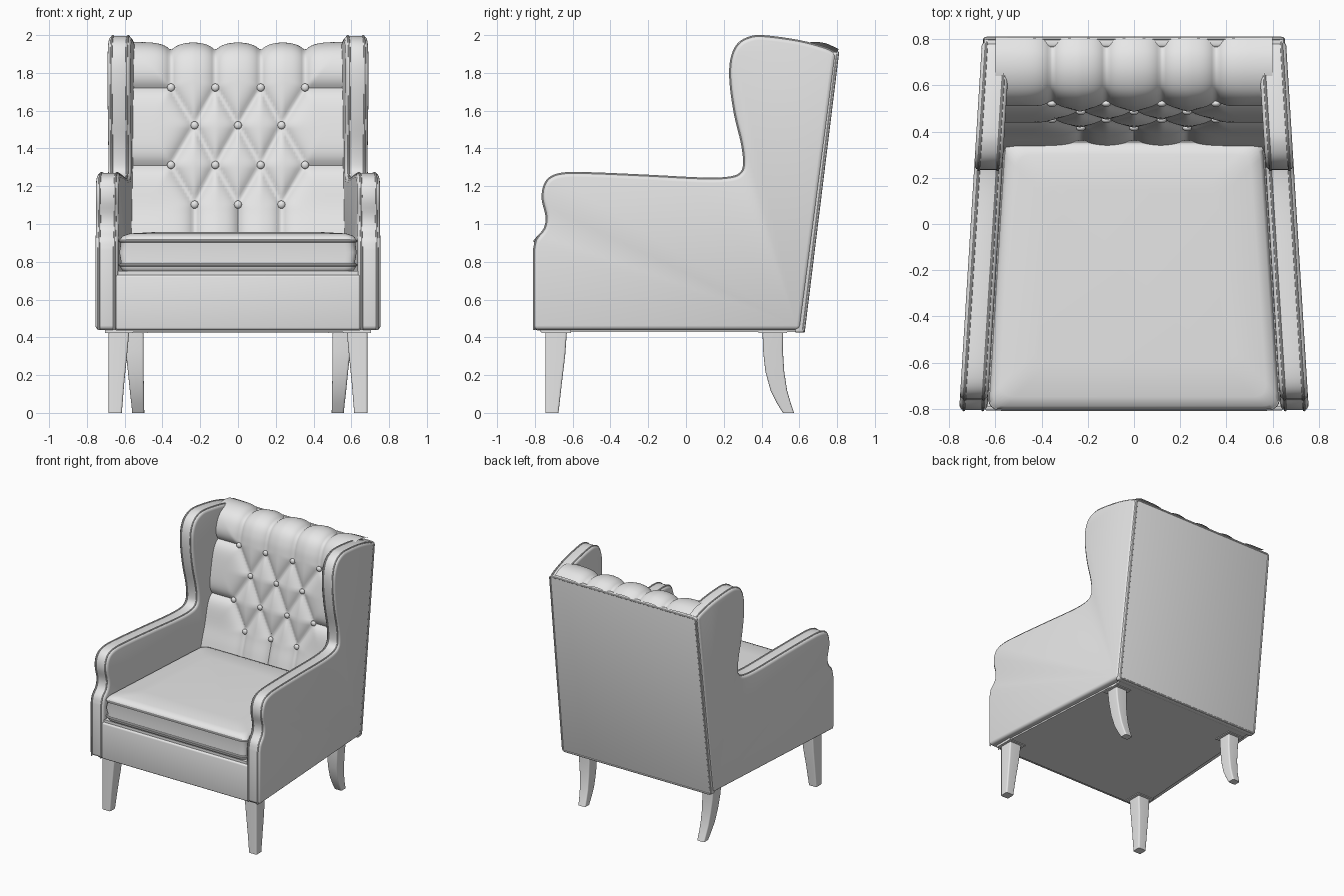
import bpy, bmesh, math
from mathutils import Vector
from mathutils.geometry import intersect_point_line

cube = bpy.data.objects.get("Cube")
if cube:
    bpy.data.objects.remove(cube, do_unlink=True)

grey = bpy.data.materials.new("light grey")
grey.use_nodes = True
grey.diffuse_color = (0.8, 0.8, 0.8, 1)
grey.node_tree.nodes["Principled BSDF"].inputs["Base Color"].default_value = (0.8, 0.8, 0.8, 1)


def finish(name, bm, bevel=0.0, angle=40):
    """Bevel the hard edges, smooth the rest and link the object."""
    bmesh.ops.recalc_face_normals(bm, faces=bm.faces)
    if bevel:
        hard = [e for e in bm.edges if e.is_manifold and e.calc_face_angle() > math.radians(50)]
        bmesh.ops.bevel(bm, geom=hard, offset=bevel, segments=3, profile=0.5, affect='EDGES')
    me = bpy.data.meshes.new(name)
    bm.to_mesh(me)
    bm.free()
    me.materials.append(grey)
    me.shade_smooth()
    me.set_sharp_from_angle(angle=math.radians(angle))
    ob = bpy.data.objects.new(name, me)
    bpy.context.collection.objects.link(ob)
    return ob


def loft(name, rings, bevel=0.0, angle=40):
    """Skin a stack of closed rings and cap both ends."""
    bm = bmesh.new()
    loops = [[bm.verts.new(p) for p in ring] for ring in rings]
    n = len(loops[0])
    for a, b in zip(loops, loops[1:]):
        for i in range(n):
            bm.faces.new((a[i], a[(i + 1) % n], b[(i + 1) % n], b[i]))
    bm.faces.new(loops[0])
    bm.faces.new(loops[-1])
    return finish(name, bm, bevel, angle)


def pipe(name, points, radius=0.007, closed=False):
    """Round cord along a path, turned into a mesh."""
    cu = bpy.data.curves.new(name, 'CURVE')
    cu.dimensions = '3D'
    cu.bevel_depth = radius
    cu.bevel_resolution = 2
    sp = cu.splines.new('POLY')
    sp.points.add(len(points) - 1)
    for p, co in zip(sp.points, points):
        p.co = (*co, 1)
    sp.use_cyclic_u = closed
    tmp = bpy.data.objects.new(name + "_path", cu)
    me = bpy.data.meshes.new_from_object(tmp)
    bpy.data.objects.remove(tmp)
    bm = bmesh.new()
    bm.from_mesh(me)
    bpy.data.meshes.remove(me)
    return finish(name, bm)


def spline(pts, steps):
    """Catmull-Rom curve through 2D points."""
    p = [Vector(q) for q in pts]
    p = [2 * p[0] - p[1]] + p + [2 * p[-1] - p[-2]]
    out = []
    for a, b, c, d in zip(p, p[1:], p[2:], p[3:]):
        for i in range(steps):
            t = i / steps
            out.append(0.5 * (2 * b + (c - a) * t + (2 * a - 5 * b + 4 * c - d) * t * t
                              + (3 * b - a - 3 * c + d) * t ** 3))
    return out + [p[-2]]


def outer(y):
    """Half width of the chair, narrowing to the back."""
    return 0.757 - 0.062 * (y + 0.81)


def rect(x0, x1, y0, y1, z):
    return [(x0, y0, z), (x1, y0, z), (x1, y1, z), (x0, y1, z)]


def tapered(y0, y1, inset, z):
    a, b = outer(y0) - inset, outer(y1) - inset
    return [(-a, y0, z), (a, y0, z), (b, y1, z), (-b, y1, z)]


def rounded(ring, r, inset=0.0):
    """Round the corners of a four-point ring after drawing it in."""
    c = sum((Vector(p) for p in ring), Vector()) / 4
    pts = [Vector(p) - Vector((math.copysign(inset, p[0]), math.copysign(inset, p[1] - c.y), 0)) for p in ring]
    out = []
    for i, p in enumerate(pts):
        a = p + (pts[i - 1] - p).normalized() * r
        b = p + (pts[(i + 1) % 4] - p).normalized() * r
        for k in range(7):
            t = k / 6
            out.append(a * (1 - t) ** 2 + p * 2 * t * (1 - t) + b * t * t)
    return out


# Side panels: arm and wing in one outline, with cord on both edges
outline = spline([(-0.805, 0.86), (-0.79, 0.92), (-0.748, 0.975), (-0.738, 1.04), (-0.758, 1.13),
                  (-0.75, 1.2), (-0.715, 1.247), (-0.64, 1.268), (-0.5, 1.268), (-0.2, 1.255),
                  (0.1, 1.24), (0.24, 1.247), (0.295, 1.275), (0.308, 1.33), (0.296, 1.43),
                  (0.26, 1.58), (0.236, 1.75), (0.24, 1.87), (0.275, 1.95), (0.34, 1.988),
                  (0.42, 1.993), (0.6, 1.968), (0.74, 1.93), (0.795, 1.9)], 4)
outline = [Vector((-0.805, 0.44))] + outline
panel = outline + [Vector((0.605, 0.44))]
for side, s in (("left", 1), ("right", -1)):
    loft(side + "_arm_and_wing",
         [[(s * (outer(p.x) - d), p.x, p.y) for p in panel] for d in (0, 0.122)], 0.022)
    for edge, d in (("outer", 0.02), ("inner", 0.102)):
        pipe(f"{side}_{edge}_cord", [(s * (outer(p.x) - d), p.x, p.y) for p in outline], 0.006)

# Seat base, front rail and underside
loft("seat_base", [tapered(-0.79, 0.6, 0.11, z) for z in (0.435, 0.75)])
loft("front_rail", [rect(-0.647, 0.647, -0.808, -0.72, z) for z in (0.44, 0.73)], 0.012)
loft("underside_frame", [tapered(-0.77, 0.58, 0.05, z) for z in (0.428, 0.45)])

# Seat cushion with two cords
seat = lambda z: tapered(-0.808, 0.36, 0.122, z)
loft("seat_cushion", [rounded(seat(z), 0.06, i) for i, z in
                      ((0.08, 0.725), (0.025, 0.745), (0.006, 0.775), (0.012, 0.8), (0.003, 0.85),
                       (0.01, 0.895), (0.004, 0.915), (0.02, 0.937), (0.06, 0.95), (0.2, 0.958))], 0, 60)
for name, z in (("upper", 0.91), ("lower", 0.783)):
    pipe(name + "_cushion_cord", rounded(seat(z), 0.06, 0.007), 0.008, True)

# Outer back panel with cord
loft("back_panel", [tapered(0.575, 0.625, 0.008, 0.425), tapered(0.765, 0.807, 0.008, 1.91)], 0.012)
corners = [(s * (outer(y) - 0.012), y, z) for s, y, z in
           ((-1, 0.622, 0.432), (1, 0.622, 0.432), (1, 0.803, 1.905), (-1, 0.803, 1.905))]
pipe("back_cord", rounded(corners, 0.02), 0.008, True)

# Tufting layout: staggered button rows joined by creases
rows = [(1.105, (-0.23, 0, 0.23)), (1.31, (-0.355, -0.12, 0.12, 0.355)),
        (1.52, (-0.23, 0, 0.23)), (1.72, (-0.355, -0.12, 0.12, 0.355))]
creases = []
for (za, xa), (zb, xb) in zip(rows, rows[1:]):
    creases += [((a, za), (b, zb)) for a in xa for b in xb if abs(a - b) < 0.15]
creases += [((x, 1.105), (x, 0.5)) for x in rows[0][1]]
creases += [((x, 1.72), (x, 3)) for x in rows[3][1]]
creases += [((s * 0.355, z), (s * 0.8, z)) for s in (-1, 1) for z in (1.31, 1.72)]
creases = [(Vector((*a, 0)), Vector((*b, 0))) for a, b in creases]


def crease_distance(x, v):
    p, best = Vector((x, v, 0)), 1.0
    for a, b in creases:
        q, t = intersect_point_line(p, a, b)
        q = a if t < 0 else b if t > 1 else q
        best = min(best, (p - q.to_3d()).length)
    return best


# Tufted back cushion: padded sheet rolled over the top
path = spline([(0.35, 0.8), (0.39, 0.96), (0.43, 1.1), (0.465, 1.31), (0.5, 1.52), (0.535, 1.72),
               (0.555, 1.82), (0.59, 1.885), (0.65, 1.915), (0.72, 1.915), (0.79, 1.885)], 10)
bm = bmesh.new()
cols, grid, v, spots = 96, [], 0, {}
for i, p in enumerate(path):
    tangent = (path[min(i + 1, len(path) - 1)] - path[max(i - 1, 0)]).normalized()
    normal = Vector((-tangent.y, tangent.x))
    v = p.y if p.y < 1.8 and p.x < 0.6 else v + (p - path[i - 1]).length
    for z, xs in rows:
        if abs(p.y - z) < abs(spots.get(z, (Vector((0, 9)), 0))[0].y - z) and p.x < 0.6:
            spots[z] = (p.copy(), normal)
    line = []
    for k in range(cols + 1):
        x = -0.6 + 1.2 * k / cols
        q = p + normal * 0.045 * (1 - math.exp(-crease_distance(x, v) / 0.04))
        line.append(bm.verts.new((x, q.x, q.y)))
    grid.append(line)
for a, b in zip(grid, grid[1:]):
    for k in range(cols):
        bm.faces.new((a[k], a[k + 1], b[k + 1], b[k]))
finish("tufted_back", bm, 0, 70)

# Buttons
bm = bmesh.new()
for z, xs in rows:
    p, normal = spots[z]
    c = p + normal * 0.014
    for x in xs:
        ball = bmesh.ops.create_uvsphere(bm, u_segments=14, v_segments=8, radius=0.021)["verts"]
        bmesh.ops.scale(bm, vec=(1, 0.7, 1), verts=ball)
        bmesh.ops.translate(bm, vec=(x, c.x, c.y), verts=ball)
finish("back_buttons", bm)

# Legs: each section is z, inner x, outer x, front y, back y
front = [(0.44, 0.575, 0.685, -0.745, -0.63), (0.3, 0.588, 0.685, -0.745, -0.64),
         (0.15, 0.603, 0.685, -0.745, -0.658), (0, 0.615, 0.685, -0.745, -0.675)]
back = [(0.44, 0.5, 0.605, 0.405, 0.515), (0.33, 0.5, 0.595, 0.408, 0.513),
        (0.22, 0.5, 0.583, 0.42, 0.52), (0.12, 0.498, 0.573, 0.447, 0.535),
        (0.05, 0.497, 0.565, 0.482, 0.555), (0, 0.496, 0.56, 0.513, 0.572)]
for name, leg in (("front", front), ("back", back)):
    z, x0, x1, y0, y1 = leg[0]
    for side, s in (("left", 1), ("right", -1)):
        loft(f"{side}_{name}_leg", [rounded(rect(s * a, s * b, c, d, h), 0.012)
                                    for h, a, b, c, d in leg])
        loft(f"{side}_{name}_leg_plate",
             [rect(s * (x0 - 0.02), s * (x1 + 0.02), y0 - 0.02, y1 + 0.02, h) for h in (0.422, 0.45)])
